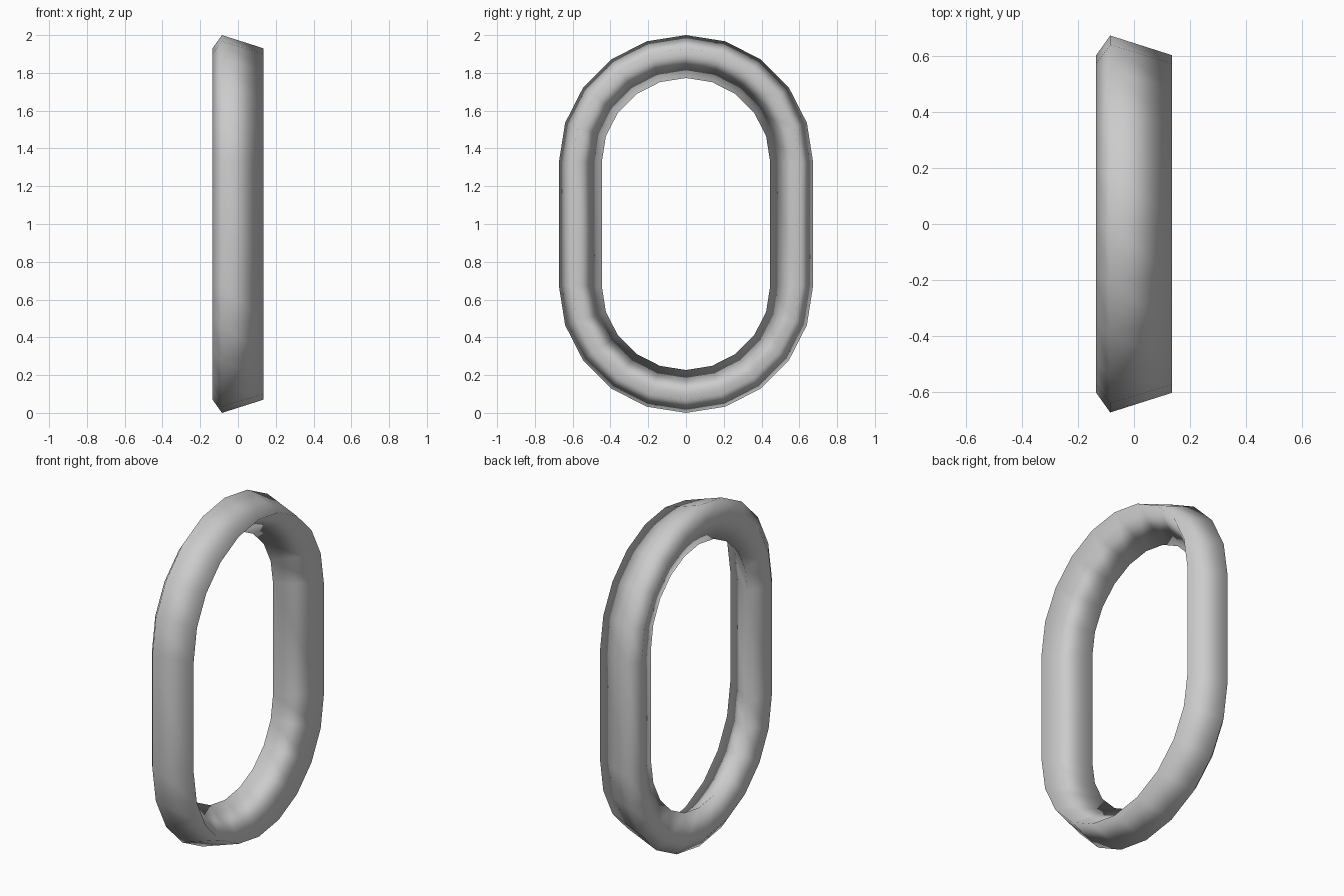
import bpy, bmesh
from math import sin, cos, pi

if "Cube" in bpy.data.objects:
    bpy.data.objects.remove(bpy.data.objects["Cube"])

# four-sided wire section: (x, distance from end-arc centre)
SECTION = [(-0.085, 0.673), (0.135, 0.603), (-0.085, 0.446), (-0.135, 0.603)]
HALF_STRAIGHT = 0.327
STEPS = 10

# stations: top half-circle, then bottom half-circle; straights join them
stations = []
for end in (0, 1):
    for i in range(STEPS + 1):
        stations.append((end * pi + pi * i / STEPS,
                         1 + (HALF_STRAIGHT if end == 0 else -HALF_STRAIGHT)))

bm = bmesh.new()
rings = [[bm.verts.new((x, r * cos(a), zc + r * sin(a))) for x, r in SECTION]
         for a, zc in stations]

# closed skin around the loop
for i, ring in enumerate(rings):
    nxt = rings[(i + 1) % len(rings)]
    for j in range(len(SECTION)):
        k = (j + 1) % len(SECTION)
        bm.faces.new((ring[j], ring[k], nxt[k], nxt[j])).smooth = True
bmesh.ops.recalc_face_normals(bm, faces=bm.faces)

mesh = bpy.data.meshes.new("chain_link")
bm.to_mesh(mesh)
bm.free()
link = bpy.data.objects.new("chain_link", mesh)
bpy.context.collection.objects.link(link)
